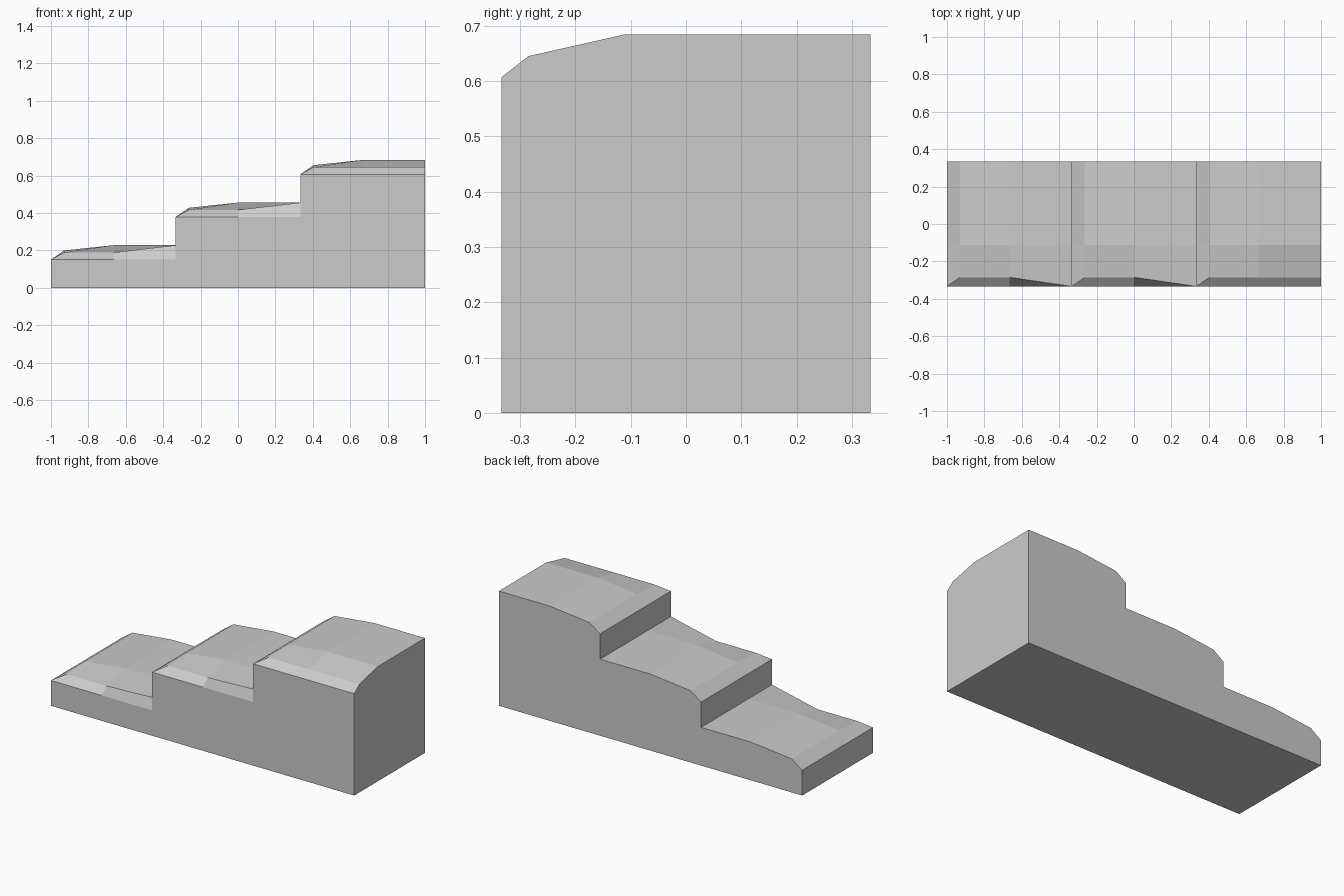
import bpy, bmesh

if "Cube" in bpy.data.objects:
    bpy.data.objects.remove(bpy.data.objects["Cube"])

W = 2 / 3            # tread width
Y0, Y1, Y2, Y3 = -1 / 3, -0.285, -0.112, 1 / 3
RISE = 0.228
LOW, LIP, NOSE = 0.077, 0.039, 0.028   # drops below the tread height

bm = bmesh.new()


def face(*pts):
    bm.faces.new([bm.verts.new(p) for p in pts])


def tread_rows(k):
    """Four rows of four points, front to back, for the worn top of one step."""
    x = [-1 + k * W + d for d in (0, 0.07, W / 2, W)]
    t = RISE * (k + 1)
    low, lip, nose = t - LOW, t - LIP, t - NOSE
    last = k == 2
    front = [(v, Y0, low) for v in x]
    edge = [(x[0], Y0, low), (x[1], Y1, lip), (x[2], Y1, lip),
            (x[3], Y1, lip) if last else (x[3], Y0, t)]
    mid, back = [[(x[0], y, low), (x[1], y, nose), (x[2], y, t), (x[3], y, t)]
                 for y in (Y2, Y3)]
    return [front, edge, mid, back]


for k in range(3):
    rows = tread_rows(k)
    # Worn tread and rounded front lip
    for a, b in zip(rows, rows[1:]):
        for i in range(3):
            pts = [a[i], a[i + 1], b[i + 1], b[i]]
            face(*dict.fromkeys(pts))
    # Front and back walls
    xa, xb = -1 + k * W, -1 + (k + 1) * W
    face((xa, Y0, 0), (xb, Y0, 0), *reversed(rows[0]))
    face((xb, Y3, 0), (xa, Y3, 0), *rows[3])
    # Riser
    ys, z = (Y0, Y2, Y3), RISE * k
    for p, q in zip(ys, ys[1:]):
        h = rows[0][0][2]
        face((xa, q, z), (xa, p, z), (xa, p, h), (xa, q, h))
    # Underside
    face((xa, Y3, 0), (xb, Y3, 0), (xb, Y0, 0), (xa, Y0, 0))

# Tall right end wall
face((1, Y0, 0), (1, Y3, 0), *[r[3] for r in reversed(tread_rows(2))])

bmesh.ops.remove_doubles(bm, verts=bm.verts, dist=1e-4)
bmesh.ops.recalc_face_normals(bm, faces=bm.faces)
mesh = bpy.data.meshes.new("worn_steps")
bm.to_mesh(mesh)
bm.free()
bpy.context.collection.objects.link(bpy.data.objects.new("worn_steps", mesh))
